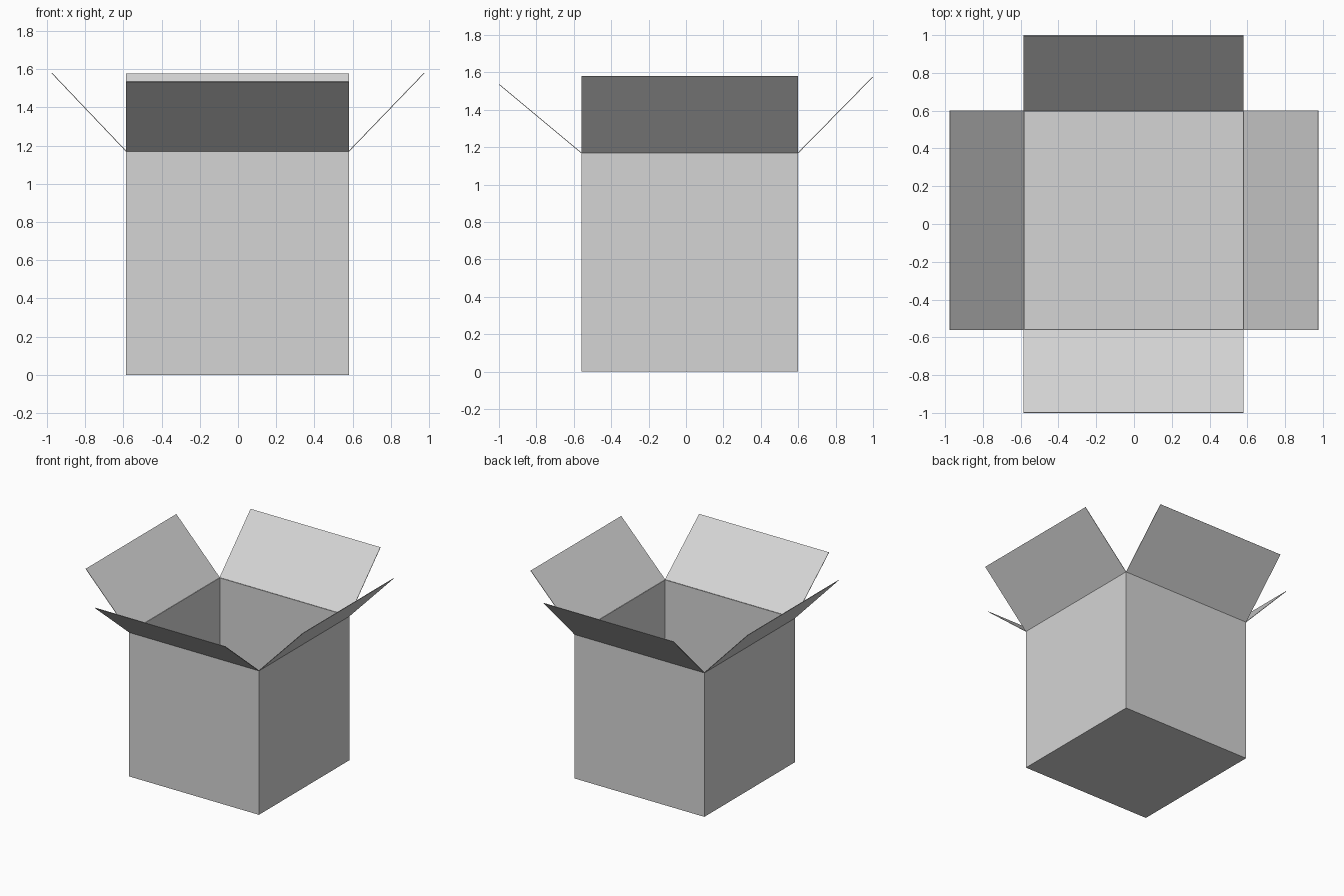
import bpy
import bmesh

cube = bpy.data.objects.get("Cube")
if cube:
    bpy.data.objects.remove(cube, do_unlink=True)

THICKNESS = 0.004
LEFT, RIGHT = 0.58, -0.585
FRONT, BACK = -0.56, 0.60
RIM = 1.17

card = bpy.data.materials.new("light grey card")
card.use_nodes = True
colour = (0.66, 0.66, 0.66, 1)
card.diffuse_color = colour
card.node_tree.nodes["Principled BSDF"].inputs["Base Color"].default_value = colour


def finish(name, bm, offset):
    """Turn a sheet mesh into a thin card object."""
    mesh = bpy.data.meshes.new(name)
    bm.to_mesh(mesh)
    bm.free()
    mesh.materials.append(card)
    obj = bpy.data.objects.new(name, mesh)
    bpy.context.collection.objects.link(obj)
    solid = obj.modifiers.new("card thickness", "SOLIDIFY")
    solid.thickness = THICKNESS
    solid.offset = offset
    solid.use_even_offset = True


def flap(name, hinge_a, hinge_b, reach):
    """Rectangular flap folding out from one rim edge."""
    bm = bmesh.new()
    corners = [(*hinge_a, RIM), (*hinge_b, RIM)]
    tips = [tuple(c + r for c, r in zip(p, reach)) for p in reversed(corners)]
    bm.faces.new([bm.verts.new(p) for p in corners + tips])
    finish(name, bm, 0)


# Open box: a cube without its top face, thickened inwards
bm = bmesh.new()
bmesh.ops.create_cube(bm, size=1)
top = [f for f in bm.faces if f.normal.z > 0.5]
bmesh.ops.delete(bm, geom=top, context="FACES_ONLY")
for v in bm.verts:
    v.co = (LEFT if v.co.x > 0 else RIGHT,
            BACK if v.co.y > 0 else FRONT,
            RIM if v.co.z > 0 else 0)
finish("box_body", bm, -1)

# Four open flaps
flap("front_flap", (LEFT, FRONT), (RIGHT, FRONT), (0, -0.438, 0.365))
flap("back_flap", (RIGHT, BACK), (LEFT, BACK), (0, 0.398, 0.405))
flap("left_flap", (LEFT, BACK), (LEFT, FRONT), (0.395, 0, 0.41))
flap("right_flap", (RIGHT, FRONT), (RIGHT, BACK), (-0.39, 0, 0.41))
